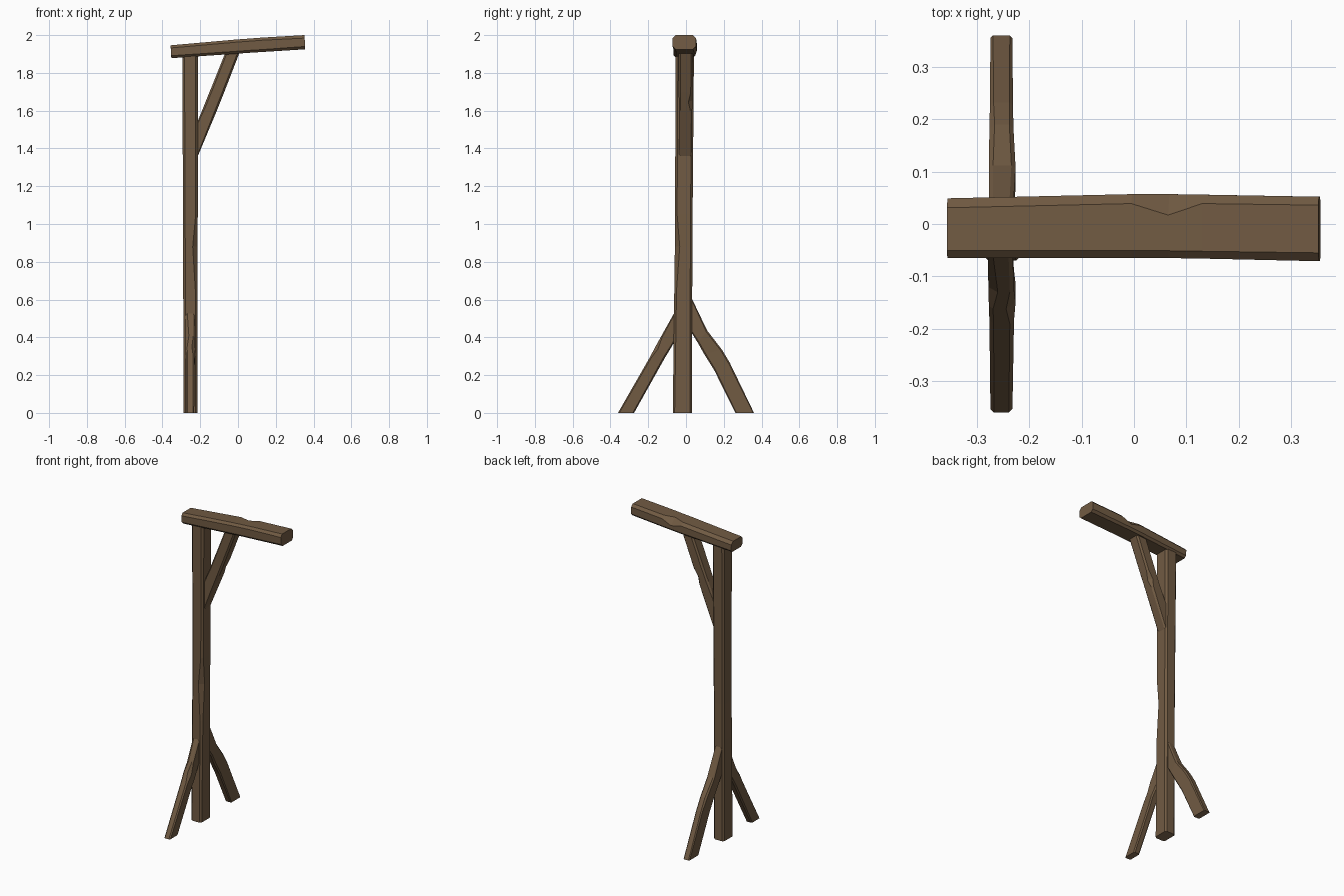
import bpy, bmesh
from mathutils import Vector

wood = bpy.data.materials.new("brown_wood")
wood.diffuse_color = (0.165, 0.104, 0.056, 1)
end_wood = bpy.data.materials.new("pale_end_wood")
end_wood.diffuse_color = (0.24, 0.155, 0.085, 1)


def timber(name, plane, stations):
    """Loft chamfered rectangles. Station: edge point a, edge point b (in the
    given plane), width range w0..w1, chamfer (one value or one per corner)."""
    bm = bmesh.new()
    rings = []
    for a, b, w0, w1, ch in stations:
        a, b = Vector(a), Vector(b)
        length, width = (b - a).length, w1 - w0
        ch = ch if isinstance(ch, tuple) else (ch,) * 4
        corners = [(0, 0), (0, 1), (1, 1), (1, 0)]
        ring = []
        for i, (t, s) in enumerate(corners):
            dt = ch[i] / length * (1 - 2 * t)
            ds = ch[i] / width * (1 - 2 * s)
            pair = [(t + dt, s), (t, s + ds)]
            if i % 2:
                pair.reverse()
            for tt, ss in pair:
                p, w = a.lerp(b, tt), w0 + width * ss
                co = (p.x, w, p.y) if plane == "xz" else (w, p.x, p.y)
                ring.append(bm.verts.new(co))
        rings.append(ring)
    for r0, r1 in zip(rings, rings[1:]):
        for i in range(8):
            j = (i + 1) % 8
            bm.faces.new((r0[i], r0[j], r1[j], r1[i]))
    bm.faces.new(rings[0])
    bm.faces.new(rings[-1])
    bmesh.ops.recalc_face_normals(bm, faces=bm.faces)
    # ground-level ends show paler wood
    for f in bm.faces:
        f.material_index = int(all(v.co.z < 0.001 for v in f.verts))
    me = bpy.data.meshes.new(name)
    bm.to_mesh(me)
    bm.free()
    me.materials.append(wood)
    me.materials.append(end_wood)
    ob = bpy.data.objects.new(name, me)
    bpy.context.collection.objects.link(ob)
    return ob


# upright post, slightly leaning, with a worn corner halfway up
timber("post", "xz", [
    ((-0.288, 0), (-0.215, 0), -0.070, 0.031, 0.010),
    ((-0.290, 0.65), (-0.214, 0.65), -0.062, 0.033, (0.011, 0.011, 0.011, 0.012)),
    ((-0.290, 0.88), (-0.214, 0.88), -0.059, 0.034, (0.011, 0.011, 0.011, 0.026)),
    ((-0.291, 1.05), (-0.213, 1.05), -0.058, 0.035, 0.011),
    ((-0.295, 1.90), (-0.212, 1.90), -0.055, 0.042, 0.012),
])

# tilted top beam with a chipped back edge
timber("top_beam", "xz", [
    ((-0.353, 1.878), (-0.357, 1.946), -0.065, 0.049, (0.013, 0.013, 0.018, 0.014)),
    ((0.000, 1.902), (-0.005, 1.977), -0.065, 0.057, (0.013, 0.013, 0.018, 0.014)),
    ((0.070, 1.907), (0.065, 1.982), -0.065, 0.057, (0.013, 0.013, 0.040, 0.014)),
    ((0.135, 1.911), (0.130, 1.987), -0.066, 0.056, (0.013, 0.013, 0.017, 0.014)),
    ((0.356, 1.925), (0.352, 2.000), -0.071, 0.052, (0.015, 0.015, 0.016, 0.016)),
])

# diagonal brace between post and beam
timber("brace", "xz", [
    ((-0.225, 1.515), (-0.225, 1.330), -0.038, 0.031, 0.010),
    ((-0.176, 1.636), (-0.112, 1.600), -0.038, 0.033, 0.010),
    ((-0.159, 1.679), (-0.094, 1.645), -0.038, 0.034, (0.010, 0.010, 0.022, 0.010)),
    ((-0.140, 1.725), (-0.074, 1.695), -0.039, 0.035, 0.010),
    ((-0.068, 1.905), (0.009, 1.910), -0.040, 0.036, 0.010),
])

# front foot strut
timber("front_strut", "yz", [
    ((-0.360, 0), (-0.275, 0), -0.274, -0.232, 0.007),
    ((-0.190, 0.297), (-0.135, 0.250), -0.276, -0.229, 0.008),
    ((-0.162, 0.350), (-0.108, 0.298), -0.277, -0.226, (0.008, 0.018, 0.008, 0.008)),
    ((-0.130, 0.408), (-0.085, 0.335), -0.278, -0.229, (0.018, 0.008, 0.008, 0.008)),
    ((-0.045, 0.560), (-0.045, 0.405), -0.279, -0.232, 0.008),
])

# back foot strut, a little bowed
timber("back_strut", "yz", [
    ((0.360, 0), (0.262, 0), -0.274, -0.232, 0.005),
    ((0.232, 0.265), (0.150, 0.225), -0.275, -0.231, 0.007),
    ((0.190, 0.335), (0.097, 0.310), -0.276, -0.230, (0.010, 0.008, 0.008, 0.012)),
    ((0.112, 0.436), (0.062, 0.372), -0.277, -0.226, 0.008),
    ((0.020, 0.628), (0.020, 0.440), -0.277, -0.231, 0.008),
])
